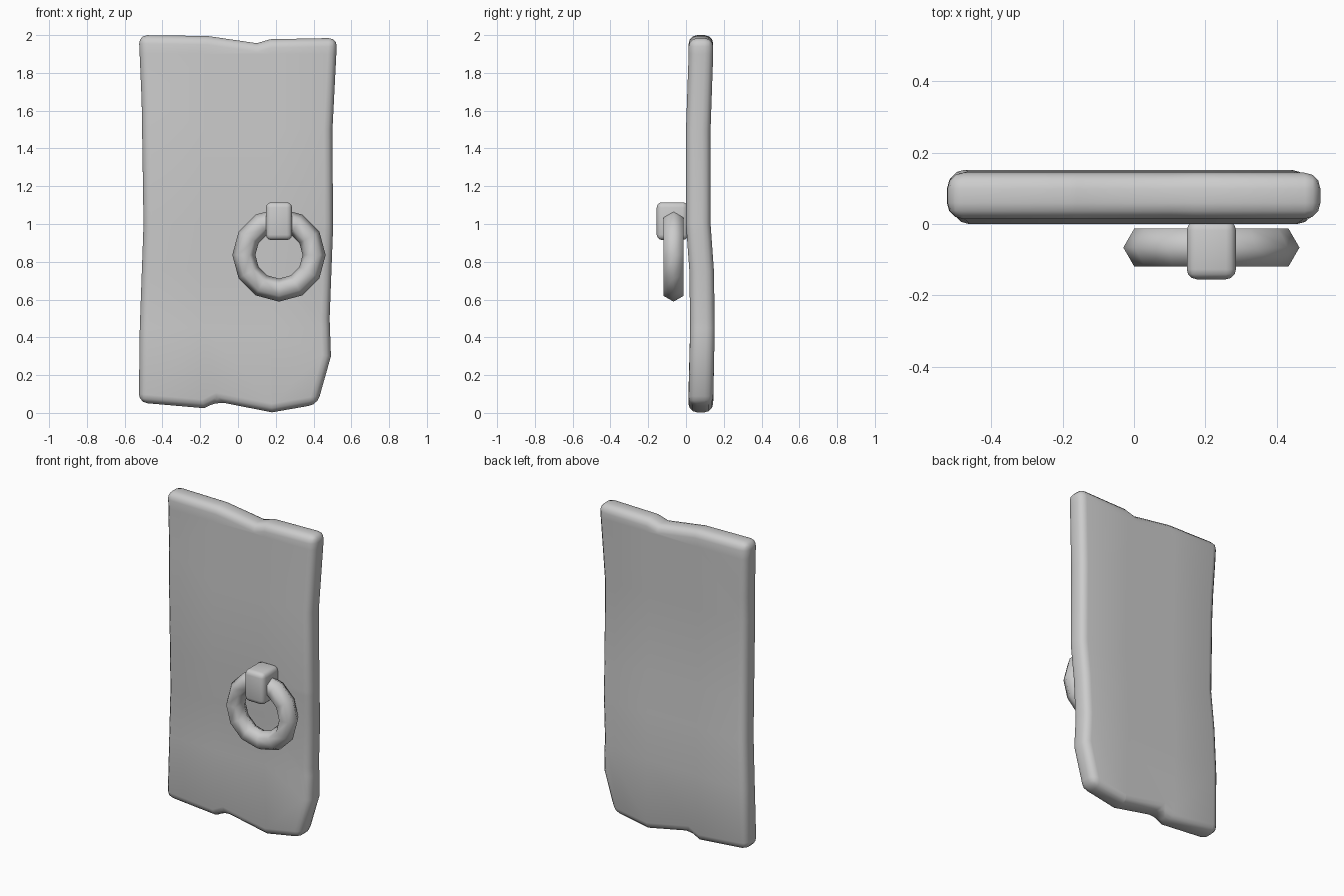
import bpy, bmesh, math
from mathutils import Vector

cube = bpy.data.objects.get("Cube")
if cube:
    bpy.data.objects.remove(cube)

grey = bpy.data.materials.new("plain_grey")
grey.use_nodes = True
grey.diffuse_color = (0.6, 0.6, 0.6, 1)
grey.node_tree.nodes["Principled BSDF"].inputs["Base Color"].default_value = (0.6, 0.6, 0.6, 1)


def finish(name, bm, angle):
    bmesh.ops.recalc_face_normals(bm, faces=bm.faces)
    mesh = bpy.data.meshes.new(name)
    bm.to_mesh(mesh)
    bm.free()
    mesh.materials.append(grey)
    obj = bpy.data.objects.new(name, mesh)
    bpy.context.collection.objects.link(obj)
    bpy.ops.object.select_all(action='DESELECT')
    obj.select_set(True)
    bpy.context.view_layer.objects.active = obj
    bpy.ops.object.shade_smooth_by_angle(angle=math.radians(angle))
    return obj


def round_edges(bm, width, segments):
    edges = [e for e in bm.edges if e.calc_face_angle(0) > math.radians(35)]
    bmesh.ops.bevel(bm, geom=edges, offset=width, segments=segments,
                    profile=0.5, affect='EDGES', clamp_overlap=False)


# Door slab: worn outline, gently warped in depth along its height
outline = [(-0.525, 2.0), (-0.16, 1.995), (0.10, 1.957), (0.17, 1.978), (0.525, 1.985),
           (0.50, 1.5), (0.503, 0.97), (0.485, 0.5), (0.492, 0.3), (0.42, 0.045),
           (0.18, 0.003), (-0.11, 0.06), (-0.18, 0.025), (-0.525, 0.055),
           (-0.52, 0.45), (-0.50, 1.0), (-0.51, 1.65)]
warp = [(0, 0.013), (0.1, 0.013), (0.45, 0.022), (0.75, 0.018), (1.0, 0.0),
        (1.5, 0.0), (1.9, 0.014), (2.1, 0.014)]


def depth(z):
    for (z0, y0), (z1, y1) in zip(warp, warp[1:]):
        if z <= z1:
            return y0 + (y1 - y0) * (z - z0) / (z1 - z0)
    return warp[-1][1]


bm = bmesh.new()
face = bm.faces.new([bm.verts.new((x, 0, z)) for x, z in outline])
ext = bmesh.ops.extrude_face_region(bm, geom=[face])
bmesh.ops.translate(bm, vec=(0, 0.13, 0),
                    verts=[g for g in ext["geom"] if isinstance(g, bmesh.types.BMVert)])
cuts = [((0, 0, z), (0, 0, 1)) for z, _ in warp[2:-1]]
cuts += [((x, 0, 0), (1, 0, 0)) for x in (-0.18, 0.17)]
for co, no in cuts:
    bmesh.ops.bisect_plane(bm, geom=bm.verts[:] + bm.edges[:] + bm.faces[:],
                           plane_co=co, plane_no=no, dist=0.002)
for v in bm.verts:
    v.co.y += depth(v.co.z)
bmesh.ops.recalc_face_normals(bm, faces=bm.faces)
round_edges(bm, 0.045, 3)
finish("door_slab", bm, 40)

# Handle bracket: rounded block holding the ring
bm = bmesh.new()
bmesh.ops.create_cube(bm, size=1)
for v in bm.verts:
    v.co = Vector((v.co.x * 0.138, v.co.y * 0.165, v.co.z * 0.2)) + Vector((0.217, -0.0725, 1.015))
round_edges(bm, 0.028, 3)
finish("handle_bracket", bm, 40)

# Handle ring: twelve segments with a six-sided section
bm = bmesh.new()
MAJOR, MINOR = 12, 6
rings = []
for i in range(MAJOR):
    a = math.tau * i / MAJOR
    loop = []
    for j in range(MINOR):
        b = math.tau * j / MINOR
        r = 0.186 + 0.061 * math.cos(b)
        loop.append(bm.verts.new((0.217 + r * math.cos(a), -0.066 + 0.061 * math.sin(b),
                                  0.836 + r * math.sin(a))))
    rings.append(loop)
for i in range(MAJOR):
    p, q = rings[i], rings[(i + 1) % MAJOR]
    for j in range(MINOR):
        k = (j + 1) % MINOR
        bm.faces.new((p[j], q[j], q[k], p[k]))
finish("handle_ring", bm, 75)
